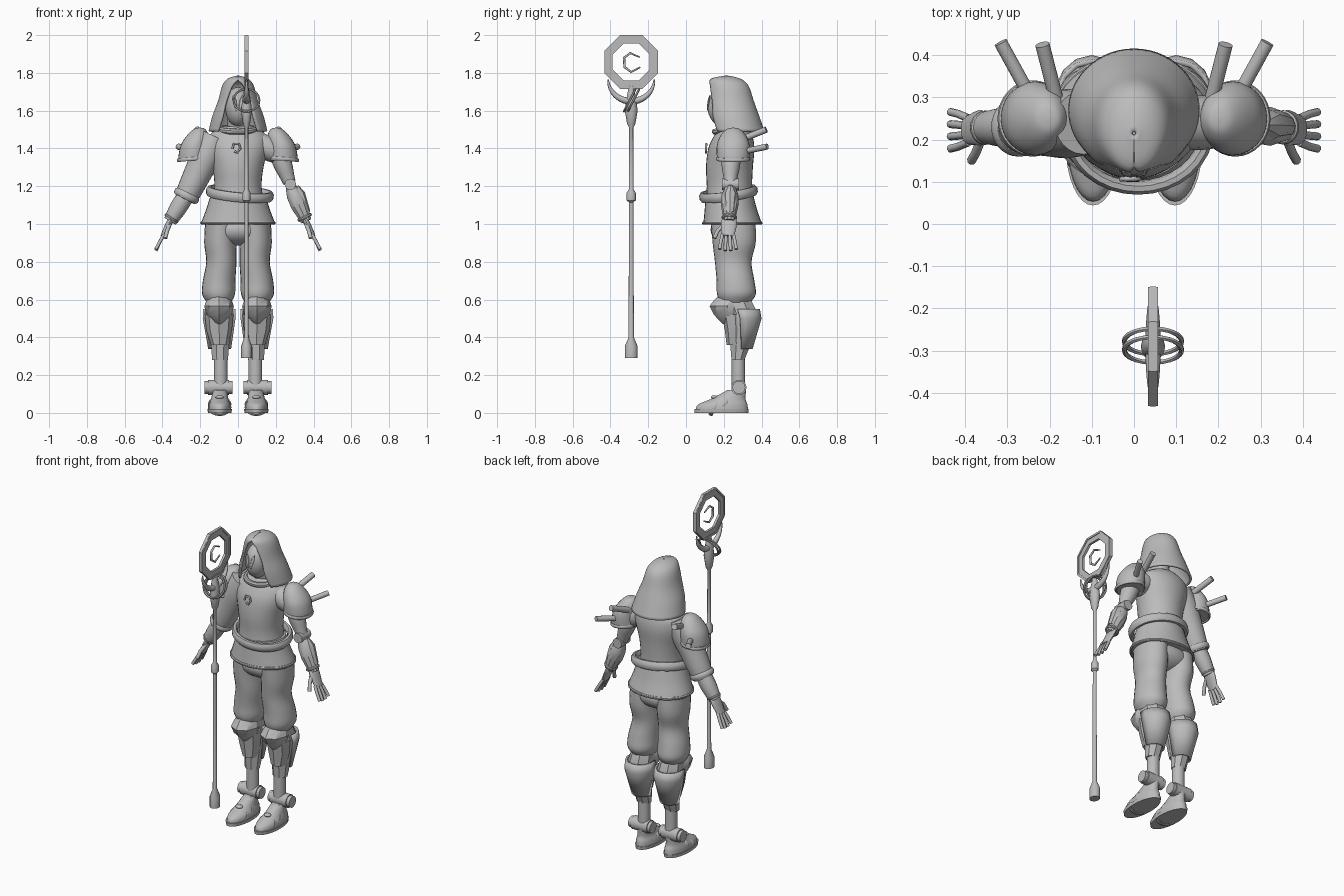
import bpy, bmesh
from math import sin, cos, pi, radians
from mathutils import Vector, Matrix, Euler

cube = bpy.data.objects.get("Cube")
if cube:
    bpy.data.objects.remove(cube)

grey = bpy.data.materials.new("plain_grey")
grey.use_nodes = True
grey.diffuse_color = (.5, .5, .5, 1)
grey.node_tree.nodes["Principled BSDF"].inputs["Base Color"].default_value = (.5, .5, .5, 1)


def finish(name, bm, matrix=None, angle=35):
    bmesh.ops.remove_doubles(bm, verts=bm.verts, dist=.0002)
    bmesh.ops.recalc_face_normals(bm, faces=bm.faces)
    if matrix:
        bm.transform(matrix)
    mesh = bpy.data.meshes.new(name)
    bm.to_mesh(mesh)
    bm.free()
    for face in mesh.polygons:
        face.use_smooth = True
    mesh.set_sharp_from_angle(angle=radians(angle))
    mesh.materials.append(grey)
    obj = bpy.data.objects.new(name, mesh)
    bpy.context.collection.objects.link(obj)
    return obj


def smooth_rows(rows, steps):
    """Catmull-Rom interpolation between cross-sections."""
    rows = [Vector(r) for r in rows]
    out = []
    for i in range(len(rows) - 1):
        b, c = rows[i], rows[i + 1]
        a, d = rows[max(i - 1, 0)], rows[min(i + 2, len(rows) - 1)]
        for k in range(steps):
            t = k / steps
            out.append(b + .5 * t * (c - a + t * (2 * a - 5 * b + 4 * c - d + t * (3 * (b - c) + d - a))))
    return out + [rows[-1]]


def loft(name, rows, sides=24, steps=4, matrix=None, wall=0, phase=0, angle=35):
    """Rows are z, centre x, centre y, radius x, radius y and, if open, half-gap in degrees."""
    bm = bmesh.new()
    rings = []
    is_open = len(rows[0]) > 5
    for row in smooth_rows(rows, steps):
        gap = radians(row[5]) if is_open else 0
        ring = []
        for k in range(sides + is_open):
            turn = phase - pi / 2 + gap + (2 * pi - 2 * gap) * k / sides
            ring.append(bm.verts.new((row[1] + row[3] * cos(turn), row[2] + row[4] * sin(turn), row[0])))
        rings.append(ring)
    for low, high in zip(rings, rings[1:]):
        for k in range(sides):
            m = (k + 1) % len(low)
            bm.faces.new((low[k], low[m], high[m], high[k]))
    if not is_open:
        bm.faces.new(rings[0])
        bm.faces.new(rings[-1])
    obj = finish(name, bm, matrix, angle)
    if wall:
        shell = obj.modifiers.new("wall", "SOLIDIFY")
        shell.thickness = wall
        shell.offset = 0
    return obj


def limb(name, start, end, profile, sides=16, steps=3, flat=1, angle=35):
    """Profile is (fraction along, radius); flat scales the depth along y."""
    start, end = Vector(start), Vector(end)
    along = end - start
    z = along.normalized()
    hint = Vector((0, 1, 0)) if abs(z.y) < .9 else Vector((0, 0, 1))
    x = hint.cross(z).normalized()
    matrix = Matrix.Translation(start) @ Matrix((x, z.cross(x), z)).transposed().to_4x4()
    rows = [(t * along.length, 0, 0, r, r * flat) for t, r in profile]
    return loft(name, rows, sides, steps, matrix, angle=angle)


def ring(name, centre, rx, ry, wide, tall, turn=(0, 0, 0), sides=32, section=8, phase=0):
    bm = bmesh.new()
    grid = []
    for i in range(sides):
        a = phase + 2 * pi * i / sides
        loop = []
        for j in range(section):
            b = 2 * pi * (j + .5) / section
            out = wide * cos(b)
            loop.append(bm.verts.new(((rx + out) * cos(a), (ry + out) * sin(a), tall * sin(b))))
        grid.append(loop)
    for i in range(sides):
        for j in range(section):
            p, q, n = grid[i], grid[(i + 1) % sides], (j + 1) % section
            bm.faces.new((p[j], q[j], q[n], p[n]))
    return finish(name, bm, Matrix.Translation(centre) @ Euler(turn).to_matrix().to_4x4())


def tube(name, points, radius, tips=1):
    """Round bar along points, thinner at both tips."""
    curve = bpy.data.curves.new(name, "CURVE")
    curve.dimensions = "3D"
    curve.bevel_depth = radius
    curve.bevel_resolution = 2
    curve.use_fill_caps = True
    line = curve.splines.new("POLY")
    line.points.add(len(points) - 1)
    for i, (p, co) in enumerate(zip(line.points, points)):
        p.co = (*co, 1)
        p.radius = tips + (1 - tips) * sin(pi * i / (len(points) - 1))
    curve.materials.append(grey)
    bpy.context.collection.objects.link(bpy.data.objects.new(name, curve))


def ball(name, centre, radii):
    bm = bmesh.new()
    bmesh.ops.create_uvsphere(bm, u_segments=24, v_segments=16, radius=1)
    finish(name, bm, Matrix.Translation(centre) @ Matrix.Diagonal((*radii, 1)))


def mirrored(rows, side):
    return [(r[0], r[1] * side, *r[2:]) for r in rows]


ROD = [(0, 1), (1, 1)]
def rod(name, start, end, radius, sides=16):
    limb(name, start, end, [(t, r * radius) for t, r in ROD], sides, 1)


# Head, hood and collar
ball("head", (0, .2, 1.62), (.068, .086, .105))
rod("neck", (0, .24, 1.48), (0, .22, 1.58), .055)
loft("hood", [(1.78, 0, .215, .004, .004, 0), (1.765, 0, .21, .05, .072, 0), (1.73, 0, .225, .078, .1, 22),
              (1.65, 0, .235, .1, .118, 38), (1.57, 0, .25, .13, .132, 38), (1.49, 0, .27, .15, .14, 44)],
     sides=40, wall=.012)
ring("collar", (0, .225, 1.5), .09, .075, .014, .016, (.15, 0, 0))
for s in (-1, 1):
    limb("mask_lens", (s * .008, .112, 1.60), (s * .026, .125, 1.68), [(0, .004), (.6, .012), (1, .003)], 8, flat=.5)

# Torso, belt and tunic skirt
loft("torso", [(1.1, 0, .23, .14, .125), (1.2, 0, .23, .125, .12), (1.3, 0, .23, .135, .124),
               (1.4, 0, .24, .158, .122), (1.47, 0, .25, .15, .1), (1.515, 0, .25, .09, .07)], sides=32)
loft("tunic_skirt", [(1, 0, .245, .195, .155), (1.015, 0, .245, .192, .152), (1.08, 0, .237, .168, .138),
                     (1.16, 0, .23, .143, .125)], sides=32)
ring("skirt_hem", (0, .245, 1.005), .192, .152, .008, .009)
ring("belt", (.01, .225, 1.16), .164, .14, .017, .027, (.14, .09, 0))
tube("chest_clasp", [(-.03, .106, 1.4), (-.022, .107, 1.425), (.006, .107, 1.425), (.012, .106, 1.4),
                     (-.004, .106, 1.378), (-.018, .106, 1.385)], .006)

# Trousers
ball("hips", (0, .25, .97), (.178, .12, .085))
for s in (-1, 1):
    loft("trouser_leg", mirrored([(1.01, .088, .25, .085, .118), (.9, .094, .255, .085, .114),
                                  (.8, .088, .25, .08, .097), (.7, .1, .262, .086, .1),
                                  (.63, .103, .267, .087, .103), (.585, .1, .262, .065, .08)], s))

    # Armoured lower legs
    loft("calf_armour", mirrored([(.28, .095, .275, .045, .037), (.36, .095, .288, .052, .058),
                                  (.45, .1, .3, .07, .078), (.52, .1, .302, .077, .086),
                                  (.6, .1, .27, .065, .08)], s), 8, 1, phase=pi / 8)
    loft("calf_shell", mirrored([(.34, .097, .287, .055, .06, 95), (.5, .1, .302, .082, .092, 80),
                                 (.55, .1, .295, .082, .09, 75)], s), 8, 1, wall=.012)
    loft("knee_guard", mirrored([(.47, .1, .25, .02, .055), (.52, .1, .225, .068, .078),
                                 (.565, .1, .22, .078, .095), (.595, .1, .225, .068, .078),
                                 (.64, .1, .235, .012, .045)], s), 8, 1)
    loft("shin_guard", mirrored([(.36, .097, .265, .045, .05), (.44, .1, .265, .068, .06),
                                 (.52, .1, .26, .076, .07)], s), 8, 1)
    rod("ankle_post", (s * .092, .277, .1), (s * .092, .277, .3), .036)

    # Ankle joint and shoe
    rod("ankle_joint", (s * .03, .28, .135), (s * .178, .28, .135), .034, 20)
    rod("ankle_core", (s * .048, .28, .135), (s * .158, .28, .135), .04, 20)
    loft("shoe_sole", mirrored([(0, .097, .188, .062, .142), (.02, .097, .188, .065, .144)], s), 32, 1)
    loft("shoe", mirrored([(.015, .097, .19, .061, .138), (.045, .097, .195, .058, .13),
                           (.075, .097, .225, .046, .09), (.12, .095, .268, .036, .05)], s), 28)
    for y, z, tilt in ((.2, .045, .9), (.15, .03, 1.1)):
        ring("shoe_strap", (s * .097, y, z), .055, .043, .007, .012, (tilt, 0, 0))
    ball("strap_buckle", (s * .097, .15, .083), (.022, .018, .01))

    # Shoulder pads with back rods
    loft("shoulder_pad", mirrored([(1.335, .237, .25, .076, .083), (1.36, .237, .25, .078, .087),
                                   (1.42, .23, .25, .072, .086), (1.47, .213, .25, .056, .066),
                                   (1.503, .204, .25, .03, .034), (1.51, .202, .25, .004, .004)], s))
    ring("pad_rim", (s * .24, .25, 1.345), .077, .084, .007, .01, (0, s * .1, 0))
    rod("inner_back_rod", (s * .185, .3, 1.45), (s * .217, .425, 1.5), .017)
    rod("outer_back_rod", (s * .25, .31, 1.385), (s * .316, .43, 1.41), .016)

    # Hands
    limb("palm", (s * .352, .23, 1.03), (s * .398, .222, .935), [(0, .014), (.3, .017), (1, .013)], flat=2.5)
    for k in range(4):
        spread = k - 1.5
        root = Vector((s * .392, .222 + spread * .019, .945))
        bend = root + Vector((s * .025, spread * .007, -.045))
        tip = bend + Vector((s * .018, spread * .003, -.045 + .008 * abs(spread)))
        tube("finger", [root, bend, tip], .0095)
    tube("thumb", [(s * .36, .205, 1), (s * .375, .168, .965), (s * .385, .15, .925)], .011)

# Sleeved arm
limb("sleeve", (-.12, .24, 1.46), (-.28, .23, 1.13),
     [(0, .075), (.25, .082), (.55, .074), (.85, .066), (1, .058)], 24)
ring("sleeve_cuff", (-.272, .23, 1.15), .06, .06, .011, .018, (0, .45, 0))
limb("bracer", (-.27, .23, 1.16), (-.36, .228, 1.015), [(0, .045), (.5, .046), (.9, .038), (1, .034)])
ring("bracer_rim", (-.352, .228, 1.03), .035, .035, .006, .008, (0, .55, 0), 20)

# Mechanical arm
limb("shoulder_root", (.1, .24, 1.43), (.22, .24, 1.37), [(0, .06), (.5, .065), (1, .055)])
limb("upper_arm", (.2, .24, 1.42), (.272, .235, 1.22), [(0, .05), (.5, .05), (.85, .038), (1, .034)])
rod("elbow_joint", (.277, .19, 1.21), (.277, .28, 1.21), .03)
limb("forearm", (.277, .235, 1.2), (.362, .228, 1.015), [(0, .028), (.25, .044), (.55, .046), (1, .03)], 10, 1)
limb("forearm_plate", (.31, .235, 1.2), (.362, .232, 1.06), [(0, .012), (.3, .03), (1, .022)], 8, 1, flat=1.2)
ring("wrist_band", (.353, .229, 1.035), .034, .034, .007, .009, (0, -.45, 0), 20)

# Staff pole with foot, grip and socket
X, Y = .045, -.29
pole = [(.29, .033), (.355, .033), (.4, .014), (1.115, .012), (1.125, .024), (1.165, .024), (1.185, .012),
        (1.51, .011), (1.53, .022), (1.6, .034), (1.66, .026), (1.73, .012)]
loft("staff_pole", [(z, X, Y, r * .85, r) for z, r in pole], 12, 1)

# Staff head: octagonal frame, hook, crescent and tilted hoops
upright = (0, pi / 2, 0)
ring("staff_frame", (X, Y, 1.858), .13, .13, .034, .01, upright, 8, 4, pi / 8)
ring("staff_frame_rim", (X, Y, 1.858), .146, .146, .009, .016, upright, 8, 4, pi / 8)
tube("hook_ornament", [(X, Y + dy, 1.855 + dz) for dy, dz in
                       ((.045, .028), (-.005, .05), (-.038, .025), (-.035, -.025), (0, -.05), (.048, -.025))], .007, .6)
tube("crescent", [(X, Y + .122 * cos(a), 1.765 + .115 * sin(a)) for a in
                  (pi + pi * k / 20 for k in range(21))], .018, .2)
for shift in (-.008, .012):
    ring("staff_hoop", (X, Y + shift, 1.655), .068, .066, .006, .006, (1.1, 0, 0), 32, 6)
